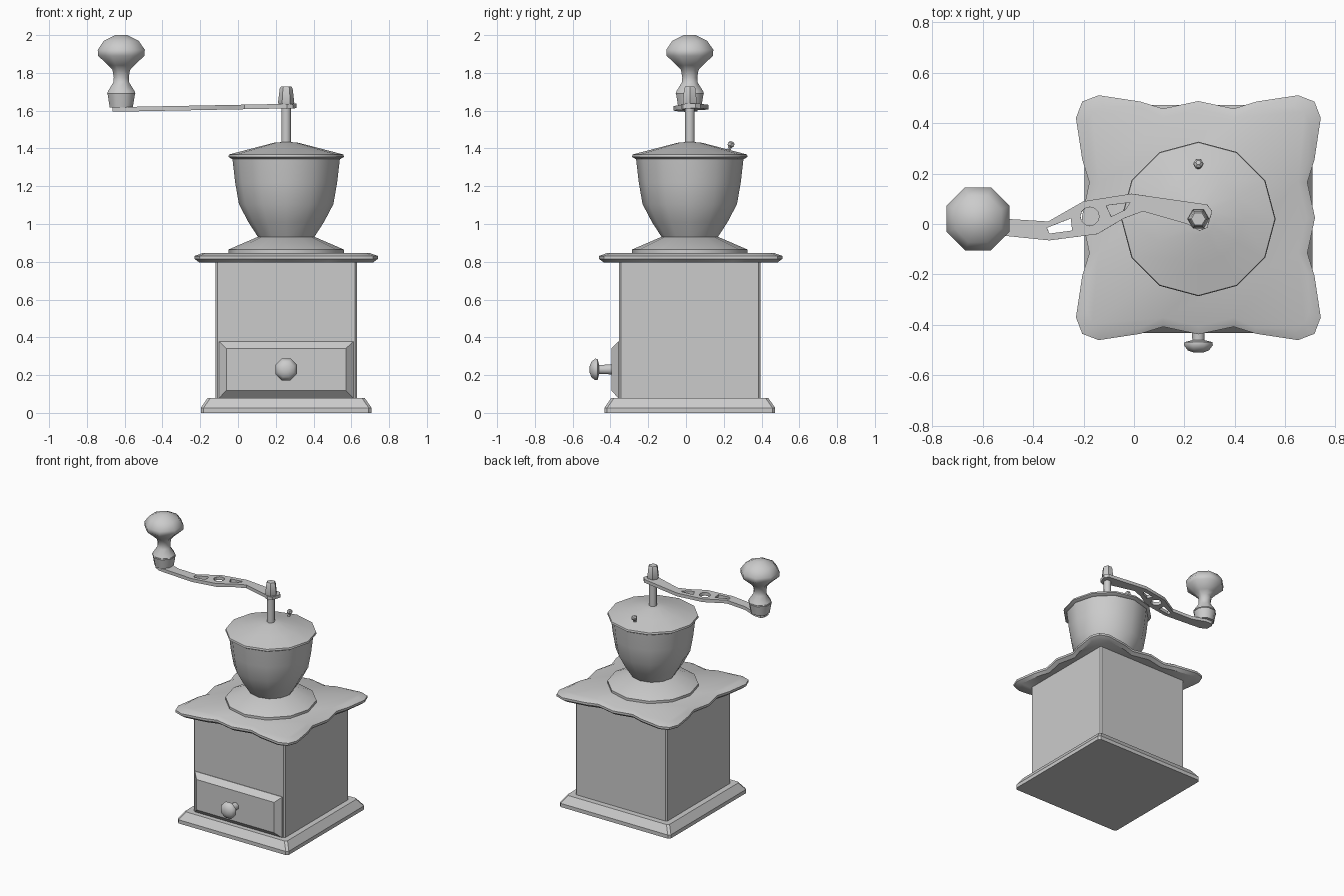
import bpy
import bmesh
from math import sin, cos, pi, radians
from mathutils import Matrix, Vector

if "Cube" in bpy.data.objects:
    bpy.data.objects.remove(bpy.data.objects["Cube"], do_unlink=True)

CX, CY = 0.255, 0.02      # axis of the box and bowl
HX = -0.618               # axis of the crank handle

grey = bpy.data.materials.new("plain grey")
grey.use_nodes = True
grey.diffuse_color = (0.6, 0.6, 0.6, 1)
grey.node_tree.nodes["Principled BSDF"].inputs["Base Color"].default_value = (0.6, 0.6, 0.6, 1)


def finish(obj, angle):
    """Smooth shading with sharp creases kept."""
    bpy.ops.object.select_all(action='DESELECT')
    obj.select_set(True)
    bpy.context.view_layer.objects.active = obj
    bpy.ops.object.shade_smooth_by_angle(angle=radians(angle))


def loft(name, rings, matrix, angle=35):
    """Skin a stack of equal rings and cap both ends."""
    bm = bmesh.new()
    loops = [[bm.verts.new(p) for p in ring] for ring in rings]
    n = len(loops[0])
    for low, high in zip(loops, loops[1:]):
        for i in range(n):
            j = (i + 1) % n
            bm.faces.new((low[i], low[j], high[j], high[i]))
    bm.faces.new(loops[0][::-1])
    bm.faces.new(loops[-1])
    bmesh.ops.recalc_face_normals(bm, faces=bm.faces)
    mesh = bpy.data.meshes.new(name)
    bm.to_mesh(mesh)
    bm.free()
    mesh.materials.append(grey)
    obj = bpy.data.objects.new(name, mesh)
    bpy.context.collection.objects.link(obj)
    obj.matrix_world = matrix
    finish(obj, angle)
    return obj


def lathe(name, profile, sides, matrix, phase=0.0, angle=35):
    """Turn (radius, height) pairs round the local z axis."""
    turns = [phase + 2 * pi * i / sides for i in range(sides)]
    rings = [[(r * cos(t), r * sin(t), z) for t in turns] for r, z in profile]
    return loft(name, rings, matrix, angle)


def square(h, c, z):
    """Square of half width h with corners cut by c."""
    pts = []
    for k in range(4):
        turn = Matrix.Rotation(k * pi / 2, 3, 'Z')
        pts += [turn @ Vector((h, c - h, z)), turn @ Vector((h, h - c, z))]
    return pts


def wavy(quarter, z, scale=1.0):
    """Repeat one scalloped side four times."""
    pts = []
    for k in range(4):
        turn = Matrix.Rotation(k * pi / 2, 3, 'Z')
        pts += [turn @ Vector((x * scale, y * scale, z)) for x, y in quarter]
    return pts


def at(x, y, z=0.0):
    return Matrix.Translation((x, y, z))


box = at(CX, CY)

# Box and stepped base
loft("base", [square(0.452, 0.015, 0), square(0.452, 0.015, 0.027),
              square(0.415, 0.015, 0.08)], box, 25)
loft("body", [square(0.374, 0.01, 0.07), square(0.374, 0.01, 0.81)], box, 25)

# Scalloped top board
half = [(0.462, 0), (0.432, 0.14), (0.46, 0.23), (0.485, 0.395)]
side = [(x, -y) for x, y in half[:0:-1]] + half + [(0.46, 0.46)]
half_in = [(0.43, 0), (0.396, 0.14), (0.435, 0.225), (0.44, 0.375)]
side_in = [(x, -y) for x, y in half_in[:0:-1]] + half_in + [(0.42, 0.42)]
loft("top_board", [wavy(side, 0.797, 0.95), wavy(side, 0.815),
                   wavy(side, 0.831), wavy(side_in, 0.847)], at(CX, CY + 0.005), 35)

# Metal foot, bowl and lid
lathe("bowl_foot", [(0.305, 0.84), (0.305, 0.865), (0.15, 0.932)], 12, box)
lathe("bowl", [(0.145, 0.925), (0.2, 1.01), (0.25, 1.105), (0.27, 1.22),
               (0.285, 1.35)], 12, box)
lathe("lid", [(0.285, 1.343), (0.306, 1.355), (0.303, 1.368), (0.18, 1.4),
              (0.065, 1.43), (0.02, 1.434)], 12, box)

# Small tilted peg on the lid
lathe("lid_peg", [(0.012, -0.02), (0.01, 0.022), (0.02, 0.032),
                  (0.02, 0.046), (0.01, 0.055)], 6,
      at(CX, CY + 0.205, 1.385) @ Matrix.Rotation(radians(-20), 4, 'X'))

# Shaft and hexagonal nut
lathe("shaft", [(0.026, 1.42), (0.026, 1.63)], 8, box, angle=50)
lathe("shaft_nut", [(0.038, 1.63), (0.043, 1.645), (0.034, 1.718),
                    (0.028, 1.727)], 6, box)

# Turned handle knob
lathe("handle_cup", [(0.066, 1.617), (0.08, 1.697)], 8, at(HX, CY), pi / 8, 50)
lathe("handle", [(0.082, 1.69), (0.075, 1.705), (0.045, 1.75), (0.043, 1.775),
                 (0.05, 1.815), (0.075, 1.84), (0.132, 1.89), (0.135, 1.922),
                 (0.1, 1.97), (0.035, 2.0)], 8, at(HX, CY), pi / 8, 50)

# Crank arm: flat pierced plate
outline = [(-0.665, 0.04), (-0.65, 0.06), (-0.60, 0.06), (-0.50, 0.02), (-0.34, 0.01),
           (-0.2, 0.09), (-0.01, 0.12), (0.29, 0.077), (0.31, 0.05),
           (0.29, -0.015), (0.26, -0.027), (0.21, 0), (0.035, 0.05),
           (-0.04, 0.022), (-0.145, -0.04), (-0.335, -0.065),
           (-0.51, -0.047), (-0.62, -0.035), (-0.665, -0.01)]
holes = [[(-0.345, -0.015), (-0.25, 0.022), (-0.245, -0.026), (-0.335, -0.038)],
         [(-0.175 + 0.037 * cos(a * pi / 6), 0.03 + 0.037 * sin(a * pi / 6)) for a in range(12)],
         [(-0.11, 0.073), (-0.015, 0.085), (-0.035, 0.056), (-0.09, 0.03)]]
curve = bpy.data.curves.new("crank_outline", 'CURVE')
curve.dimensions = '2D'
curve.fill_mode = 'BOTH'
curve.extrude = 0.012
for loop in [outline] + holes:
    spline = curve.splines.new('POLY')
    spline.points.add(len(loop) - 1)
    spline.use_cyclic_u = True
    for point, (x, y) in zip(spline.points, loop):
        point.co = (x, y, 0, 1)
helper = bpy.data.objects.new("crank_outline", curve)
bpy.context.collection.objects.link(helper)
bpy.context.view_layer.update()
plate = bpy.data.meshes.new_from_object(
    helper.evaluated_get(bpy.context.evaluated_depsgraph_get()))
bpy.data.objects.remove(helper, do_unlink=True)
plate.materials.clear()
plate.materials.append(grey)
arm = bpy.data.objects.new("crank_arm", plate)
bpy.context.collection.objects.link(arm)
arm.matrix_world = at(0, 0, 1.619) @ Matrix.Rotation(radians(-1.1), 4, 'Y')
finish(arm, 30)


# Drawer front with bevelled panel
def panel(hx, z0, z1, y):
    return [(CX - hx, y, z0), (CX + hx, y, z0), (CX + hx, y, z1), (CX - hx, y, z1)]


loft("drawer", [panel(0.356, 0.078, 0.378, CY - 0.37), panel(0.356, 0.078, 0.378, CY - 0.378),
                panel(0.317, 0.118, 0.342, CY - 0.415)], Matrix.Identity(4), 20)

# Drawer knob, turned about the front axis
lathe("drawer_knob", [(0.028, 0), (0.026, 0.065), (0.06, 0.073), (0.062, 0.085),
                      (0.045, 0.106), (0.018, 0.115)], 8,
      at(CX, -0.395, 0.23) @ Matrix.Rotation(pi / 2, 4, 'X'), pi / 8, 50)
